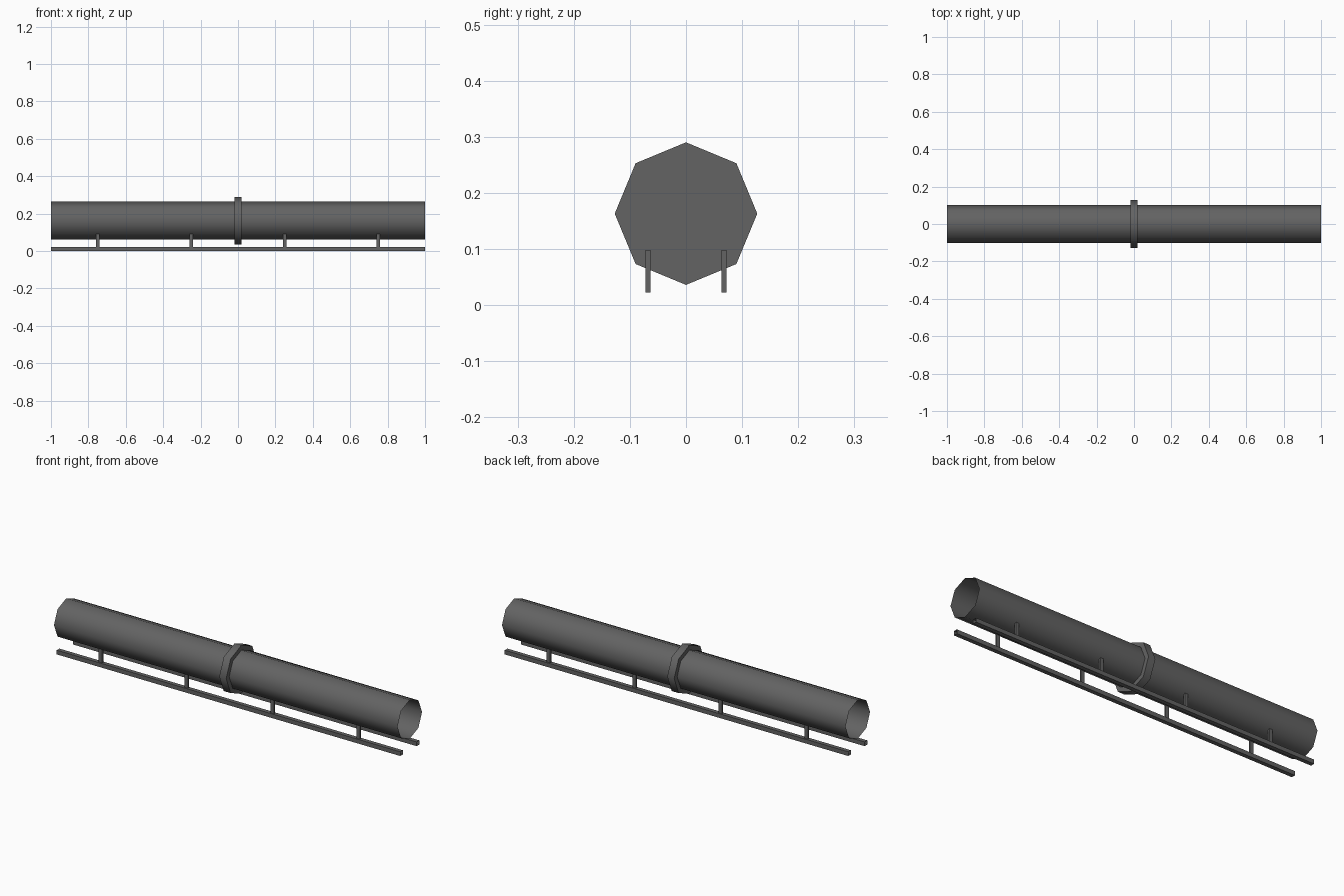
import bpy
import bmesh
import math
from mathutils import Matrix

cube = bpy.data.objects.get("Cube")
if cube:
    bpy.data.objects.remove(cube, do_unlink=True)

AXIS_Z = 0.163      # height of the pipe's centre line
RAIL_Y = 0.068      # sideways offset of the support rails
RAIL_H = 0.022

metal = bpy.data.materials.new("dark grey metal")
metal.use_nodes = True
GREY = (0.125, 0.125, 0.125, 1)
metal.diffuse_color = GREY
metal.node_tree.nodes["Principled BSDF"].inputs["Base Color"].default_value = GREY


def finish(name, bm, location):
    mesh = bpy.data.meshes.new(name)
    bm.to_mesh(mesh)
    bm.free()
    mesh.materials.append(metal)
    obj = bpy.data.objects.new(name, mesh)
    obj.location = location
    bpy.context.collection.objects.link(obj)
    return obj


def octagon_tube(name, radius, length, capped):
    """Eight-sided cylinder along x with a corner at the top."""
    bm = bmesh.new()
    bmesh.ops.create_cone(bm, cap_ends=capped, segments=8, radius1=radius,
                          radius2=radius, depth=length,
                          matrix=Matrix.Rotation(math.pi / 2, 4, 'Y'))
    obj = finish(name, bm, (0, 0, AXIS_Z))
    bpy.ops.object.select_all(action='DESELECT')
    obj.select_set(True)
    bpy.context.view_layer.objects.active = obj
    bpy.ops.object.shade_smooth_by_angle(angle=math.radians(50))
    return obj


def box(name, size, location, open_ends=False):
    bm = bmesh.new()
    bmesh.ops.create_cube(bm, size=1, matrix=Matrix.Diagonal((*size, 1)))
    if open_ends:
        bm.normal_update()
        ends = [f for f in bm.faces if abs(f.normal.x) > 0.9]
        bmesh.ops.delete(bm, geom=ends, context='FACES_ONLY')
    return finish(name, bm, location)


# Open pipe and the solid joint collar around its middle
octagon_tube("pipe", 0.102, 2, capped=False)
octagon_tube("joint_collar", 0.127, 0.04, capped=True)

# Two hollow support rails, each with four posts holding the pipe
for side, sign in (("front", -1), ("back", 1)):
    y = sign * RAIL_Y
    box(f"{side}_rail", (2, 0.022, RAIL_H), (0, y, RAIL_H / 2), open_ends=True)
    for i in range(4):
        box(f"{side}_post_{i + 1}", (0.02, 0.009, 0.076),
            (-0.75 + 0.5 * i, y, RAIL_H + 0.038))
